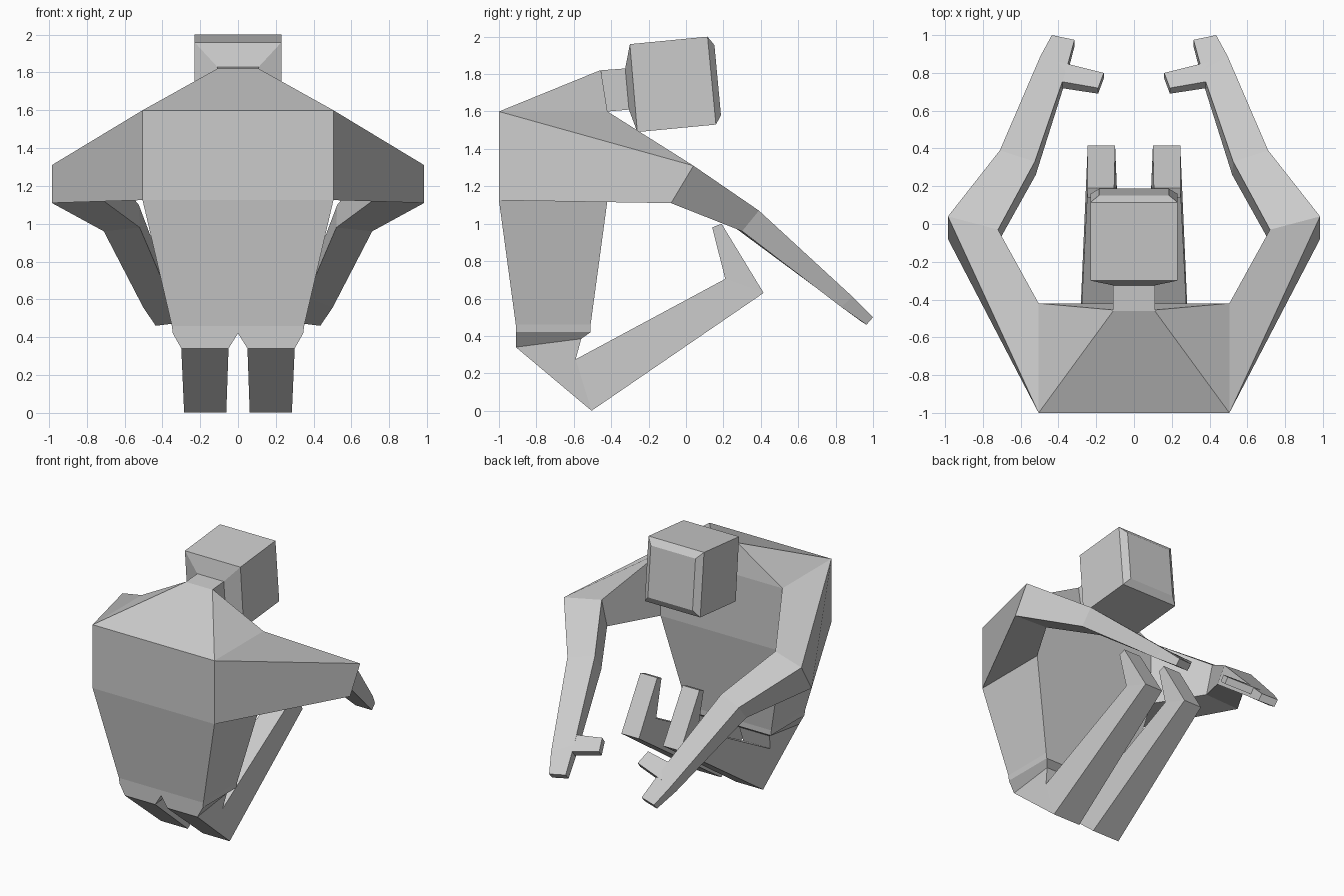
import bpy, bmesh


def loft(name, sections, mirror=False):
    """Bridge four-cornered sections into a closed flat-faced solid."""
    bm = bmesh.new()
    rings = [[bm.verts.new(p) for p in s] for s in sections]
    for a, b in zip(rings, rings[1:]):
        for i in range(4):
            j = (i + 1) % 4
            bm.faces.new((a[i], a[j], b[j], b[i]))
    bm.faces.new(rings[0])
    bm.faces.new(rings[-1])
    bmesh.ops.recalc_face_normals(bm, faces=bm.faces)
    me = bpy.data.meshes.new(name)
    bm.to_mesh(me)
    bm.free()
    ob = bpy.data.objects.new(name, me)
    bpy.context.collection.objects.link(ob)
    if mirror:
        ob.modifiers.new("Mirror", 'MIRROR')
    return ob


def section(x0, x1, a, b):
    """Rectangle spanning x0..x1 between two (y, z) points."""
    return [(x0, *a), (x1, *a), (x1, *b), (x0, *b)]


def centred(w, a, b):
    return section(-w, w, a, b)


# Hunched torso, from pelvis up to the base of the neck
loft("torso", [
    centred(0.345, (-0.91, 0.42), (-0.51, 0.42)),
    centred(0.35, (-0.91, 0.46), (-0.51, 0.46)),
    centred(0.505, (-1.0, 1.125), (-0.42, 1.125)),
    centred(0.505, (-1.0, 1.6), (-0.42, 1.6)),
    centred(0.11, (-0.46, 1.82), (-0.455, 1.82)),
])

# Neck flaring into the head, ending in a bevelled face
loft("neck_and_head", [
    centred(0.11, (-0.46, 1.82), (-0.42, 1.6)),
    centred(0.11, (-0.325, 1.83), (-0.305, 1.61)),
    centred(0.23, (-0.30, 1.96), (-0.26, 1.49)),
    centred(0.23, (0.115, 2.0), (0.16, 1.53)),
    centred(0.185, (0.152, 1.955), (0.187, 1.58)),
])

# Arms: corners run outer top, outer bottom, inner bottom, inner top
loft("arm", [
    [(0.505, -1, 1.6), (0.505, -1, 1.125), (0.505, -0.42, 1.125), (0.505, -0.42, 1.6)],
    [(0.985, 0.04, 1.31), (0.985, -0.08, 1.11), (0.71, -0.08, 1.12), (0.72, -0.03, 1.335)],
    [(0.71, 0.39, 1.07), (0.71, 0.30, 0.96), (0.52, 0.26, 0.98), (0.525, 0.33, 1.10)],
    [(0.495, 0.89, 0.61), (0.50, 0.83, 0.555), (0.362, 0.76, 0.61), (0.36, 0.81, 0.665)],
    [(0.435, 1.0, 0.50), (0.435, 0.965, 0.46), (0.315, 0.94, 0.475), (0.315, 0.975, 0.515)],
], mirror=True)

# Thumbs pointing inward
loft("thumb", [
    [(0.40, 0.86, 0.625), (0.40, 0.83, 0.585), (0.42, 0.725, 0.67), (0.42, 0.76, 0.71)],
    [(0.16, 0.80, 0.665), (0.16, 0.77, 0.625), (0.19, 0.69, 0.69), (0.19, 0.72, 0.73)],
], mirror=True)

# Folded legs: hip, thigh top, bend, ankle, foot tip
loft("leg", [
    section(0.0, 0.345, (-0.91, 0.42), (-0.51, 0.42)),
    section(0.05, 0.30, (-0.91, 0.34), (-0.56, 0.385)),
    section(0.062, 0.285, (-0.505, 0.0), (-0.59, 0.275)),
    section(0.10, 0.245, (0.415, 0.63), (0.21, 0.705)),
    section(0.105, 0.245, (0.19, 1.0), (0.14, 0.98)),
], mirror=True)
